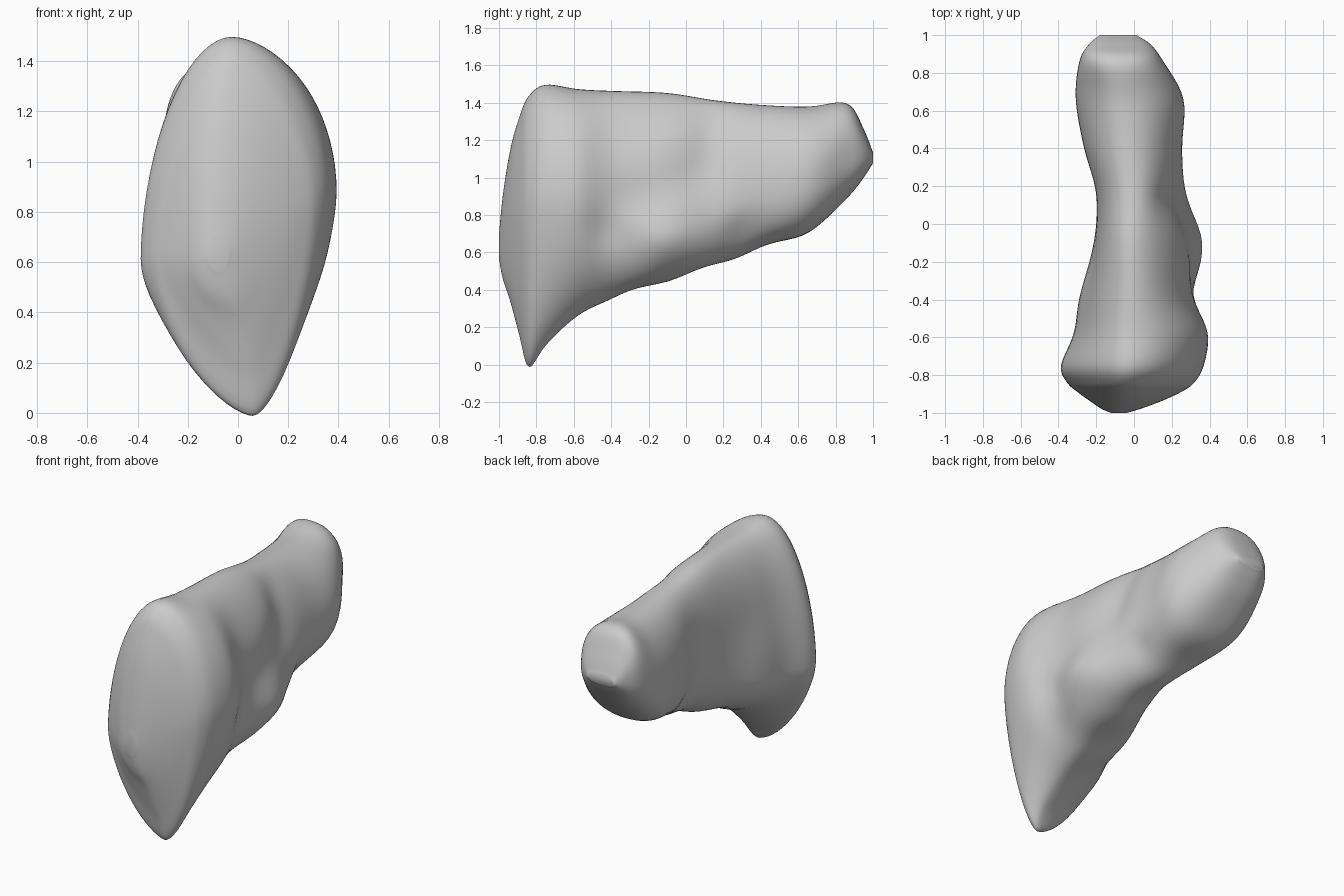
import bpy, bmesh, math
from mathutils import Vector

cube = bpy.data.objects.get("Cube")
if cube:
    bpy.data.objects.remove(cube, do_unlink=True)

# Cross-sections from front to back:
# y, bottom z, top z, bottom x, top x, right x, right z, left x, left z
SECTIONS = [
    (-1.0, .57, .69, -.08, -.08, -.04, .63, -.12, .63),
    (-.98, .46, .9, -.04, -.07, .03, .68, -.17, .63),
    (-.94, .34, 1.15, .01, -.06, .14, .74, -.23, .63),
    (-.89, .15, 1.33, .05, -.05, .25, .8, -.3, .62),
    (-.84, -.02, 1.44, .06, -.04, .32, .85, -.355, .61),
    (-.75, .1, 1.5, .09, -.03, .37, .88, -.39, .6),
    (-.58, .26, 1.475, .08, -.02, .395, .87, -.32, .6),
    (-.38, .36, 1.465, .07, -.01, .335, .8, -.29, .62),
    (-.1, .45, 1.455, .09, -.01, .355, .72, -.215, .75),
    (.15, .53, 1.415, .06, 0, .28, .8, -.2, .88),
    (.4, .625, 1.39, .01, -.02, .255, .92, -.265, .93),
    (.66, .71, 1.38, -.02, -.05, .265, 1.0, -.31, .96),
    (.86, .89, 1.4, -.06, -.08, .155, 1.1, -.29, 1.1),
    (.95, 1.0, 1.26, -.08, -.09, .09, 1.12, -.24, 1.12),
    (1.0, 1.08, 1.13, -.09, -.09, .01, 1.1, -.18, 1.1),
]
RING, STEPS = 72, 6


def spline(p, q, r, s, t):
    """Smooth blend from q to r."""
    return [.5 * (2 * b + (c - a) * t + (2 * a - 5 * b + 4 * c - d) * t * t
                  + (3 * b - a - 3 * c + d) * t ** 3)
            for a, b, c, d in zip(p, q, r, s)]


def fade(y, start, end):
    return min(1, max(0, (y - start) / (end - start)))


def roundness(y, upper, right):
    """Corner fullness of one quarter: low is pointed, high is boxy."""
    nose, body, lobe = 1 - fade(y, -.97, -.9), fade(y, -.8, -.2), fade(y, .2, .6)
    if not upper:
        return 1.55 + .4 * nose + .5 * body + .45 * lobe
    power = 1.75 + .2 * nose + .25 * fade(y, -.85, -.6) + .5 * fade(y, .75, .9)
    if right:
        return power - .2 * math.exp(-((y + .1) / .3) ** 2)
    return power + .4 * math.exp(-((y - .05) / .3) ** 2)


def ring_points(section):
    """Closed outline made of four rounded quarters."""
    y, zb, zt, xb, xt, xr, zr, xl, zl = section
    for i in range(RING):
        a = math.tau * i / RING
        c, s = math.cos(a), math.sin(a)
        upper, right = s >= 0, c >= 0
        power = roundness(y, upper, right)
        u, v = abs(c) ** (2 / power), abs(s) ** (2 / power)
        side_x, side_z = (xr, zr) if right else (xl, zl)
        end_x, end_z = (xt, zt) if upper else (xb, zb)
        yield Vector((end_x + (side_x - end_x) * u, y,
                      side_z + (end_z - side_z) * v))


# Hollows and bulges on the flanks: side, y, z, y spread, z spread, push in x
DENTS = [
    (1, -.42, .72, .13, .12, -.03),
    (1, -.22, .9, .16, .1, -.04),
    (1, 0, 1.0, .16, .12, -.04),
    (1, .13, 1.2, .09, .22, -.03),
    (1, -.1, .65, .2, .1, .015),
    (1, .3, .7, .07, .1, -.03),
    (-1, -.32, .98, .2, .2, -.02),
    (-1, .22, .72, .1, .12, -.025),
]


def dent(p, centre):
    weight = max(-1, min(1, (p.x - centre) / .12))
    for side, y, z, sy, sz, push in DENTS:
        if weight * side > 0:
            p.x += weight * push * math.exp(-((p.y - y) / sy) ** 2 - ((p.z - z) / sz) ** 2)
    # Gentle lumps along the underside
    low = 1 - fade(p.z, .5, .85)
    p.z += .012 * low * fade(p.y, -.6, -.3) * math.sin(17 * p.y) * math.cos(9 * p.x)
    return p


# Bone body lofted through the sections
bm = bmesh.new()
rings = []
last = len(SECTIONS) - 1
for k in range(last):
    around = [SECTIONS[min(last, max(0, k + j))] for j in (-1, 0, 1, 2)]
    for n in range(STEPS + (k == last - 1)):
        sec = spline(*around, n / STEPS)
        centre = (sec[3] + sec[4]) / 2
        rings.append([bm.verts.new(dent(p, centre)) for p in ring_points(sec)])
for a, b in zip(rings, rings[1:]):
    for i in range(RING):
        j = (i + 1) % RING
        bm.faces.new((a[i], a[j], b[j], b[i]))
bm.faces.new(rings[0])
bm.faces.new(rings[-1])
for _ in range(4):
    bmesh.ops.smooth_vert(bm, verts=bm.verts, factor=.4,
                          use_axis_x=True, use_axis_y=False, use_axis_z=True)
bmesh.ops.recalc_face_normals(bm, faces=bm.faces)

mesh = bpy.data.meshes.new("bone_body")
bm.to_mesh(mesh)
bm.free()
bone = bpy.data.objects.new("bone_body", mesh)
bpy.context.collection.objects.link(bone)

# Plain grey material
grey = bpy.data.materials.new("plain_grey")
grey.use_nodes = True
colour = (.6, .6, .6, 1)
grey.diffuse_color = colour
grey.node_tree.nodes["Principled BSDF"].inputs["Base Color"].default_value = colour
mesh.materials.append(grey)

bpy.context.view_layer.objects.active = bone
bone.select_set(True)
bpy.ops.object.shade_smooth()
